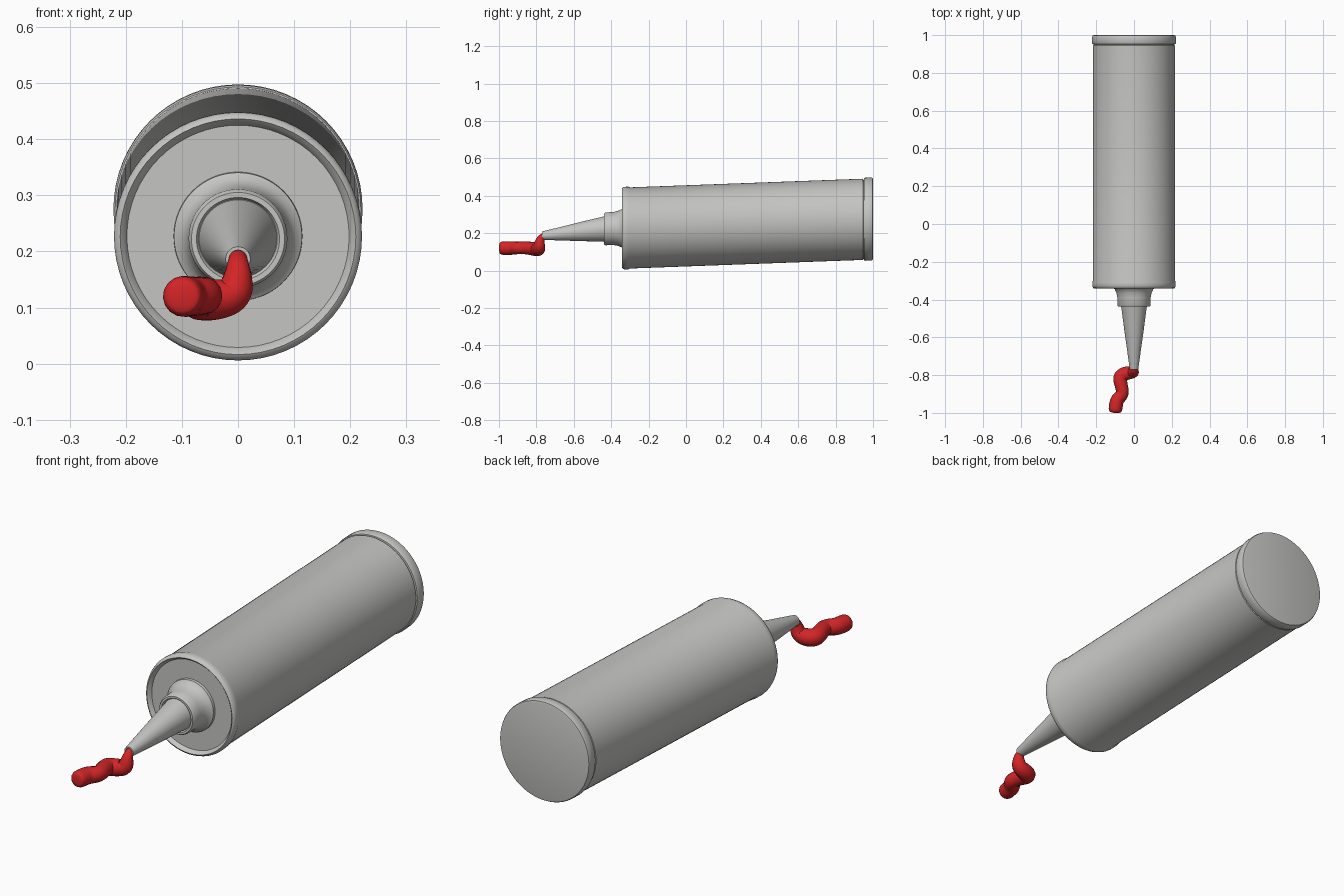
import bpy
import math

old = bpy.data.objects.get("Cube")
if old:
    bpy.data.objects.remove(old, do_unlink=True)


def material(name, color):
    m = bpy.data.materials.new(name)
    m.use_nodes = True
    m.diffuse_color = color
    bsdf = next(n for n in m.node_tree.nodes if n.type == 'BSDF_PRINCIPLED')
    bsdf.inputs["Base Color"].default_value = color
    return m


GREY = material("light grey plastic", (0.56, 0.56, 0.55, 1))
RED = material("red paste", (0.65, 0.018, 0.02, 1))


def axis_height(y):
    # the tube climbs gently to the back, and the nozzle droops at its tip
    droop = max(0, -0.43 - y) / 0.34
    return 0.239 + 0.037 * y - 0.024 * droop


def lathe(name, profile, mat, sides=64):
    """Sweep (radius, y) pairs round the sloping axis, closing both ends."""
    verts, faces = [], []
    for r, y in profile:
        for i in range(sides):
            a = 2 * math.pi * i / sides
            verts.append((r * math.cos(a), y, axis_height(y) + r * math.sin(a)))
    for k in range(len(profile) - 1):
        for i in range(sides):
            j = (i + 1) % sides
            faces.append((k * sides + i, k * sides + j,
                          (k + 1) * sides + j, (k + 1) * sides + i))
    faces.append(tuple(reversed(range(sides))))
    faces.append(tuple(range(len(verts) - sides, len(verts))))
    mesh = bpy.data.meshes.new(name)
    mesh.from_pydata(verts, [], faces)
    mesh.materials.append(mat)
    ob = bpy.data.objects.new(name, mesh)
    bpy.context.collection.objects.link(ob)
    smooth(ob)
    return ob


def smooth(ob):
    bpy.ops.object.select_all(action='DESELECT')
    ob.select_set(True)
    bpy.context.view_layer.objects.active = ob
    bpy.ops.object.shade_smooth_by_angle(angle=math.radians(40))


# Cartridge barrel with a beaded front rim around a recessed face
lathe("barrel", [(0.198, -0.325), (0.203, -0.335), (0.210, -0.342), (0.217, -0.338),
                 (0.221, -0.328), (0.221, -0.31), (0.217, -0.298),
                 (0.217, 0.945), (0.211, 0.95), (0.211, 0.96)], GREY)

# End cap, slightly wider than the barrel
lathe("end_cap", [(0.205, 0.95), (0.219, 0.952), (0.222, 0.958), (0.222, 0.992),
                  (0.219, 0.998), (0.212, 1.0)], GREY)

# Flared collar at the foot of the nozzle
lathe("nozzle_collar", [(0.115, -0.32), (0.114, -0.337), (0.102, -0.345),
                        (0.093, -0.365), (0.088, -0.39), (0.088, -0.43),
                        (0.083, -0.438), (0.074, -0.438), (0.07, -0.43)], GREY)

# Tapered nozzle with a hollow tip
lathe("nozzle", [(0.071, -0.42), (0.066, -0.45), (0.053, -0.55), (0.039, -0.65),
                 (0.025, -0.75), (0.022, -0.77), (0.016, -0.77), (0.016, -0.75)], GREY, 40)

# Squeezed-out bead of paste: x, y, z, radius
path = [(0, -0.752, 0.188, 0.016), (0, -0.772, 0.178, 0.019), (0, -0.782, 0.155, 0.026),
        (-0.006, -0.785, 0.122, 0.033), (-0.045, -0.79, 0.112, 0.037),
        (-0.078, -0.81, 0.116, 0.037), (-0.066, -0.86, 0.122, 0.034),
        (-0.058, -0.90, 0.121, 0.033), (-0.09, -0.93, 0.12, 0.036),
        (-0.097, -0.968, 0.12, 0.037), (-0.099, -0.988, 0.12, 0.035),
        (-0.1, -0.999, 0.12, 0.026), (-0.1, -1.0, 0.12, 0.001)]
curve = bpy.data.curves.new("paste_path", 'CURVE')
curve.dimensions = '3D'
curve.bevel_depth = 1
curve.bevel_resolution = 6
curve.use_fill_caps = True
spline = curve.splines.new('NURBS')
spline.points.add(len(path) - 1)
for point, (x, y, z, r) in zip(spline.points, path):
    point.co = (x, y, z, 1)
    point.radius = r
spline.order_u = 3
spline.use_endpoint_u = True
spline.resolution_u = 8
curve.materials.append(RED)
sweep = bpy.data.objects.new("paste_sweep", curve)
bpy.context.collection.objects.link(sweep)
bpy.context.view_layer.update()
mesh = bpy.data.meshes.new_from_object(sweep.evaluated_get(bpy.context.evaluated_depsgraph_get()))
bpy.data.objects.remove(sweep, do_unlink=True)
paste = bpy.data.objects.new("paste_bead", mesh)
bpy.context.collection.objects.link(paste)
smooth(paste)
